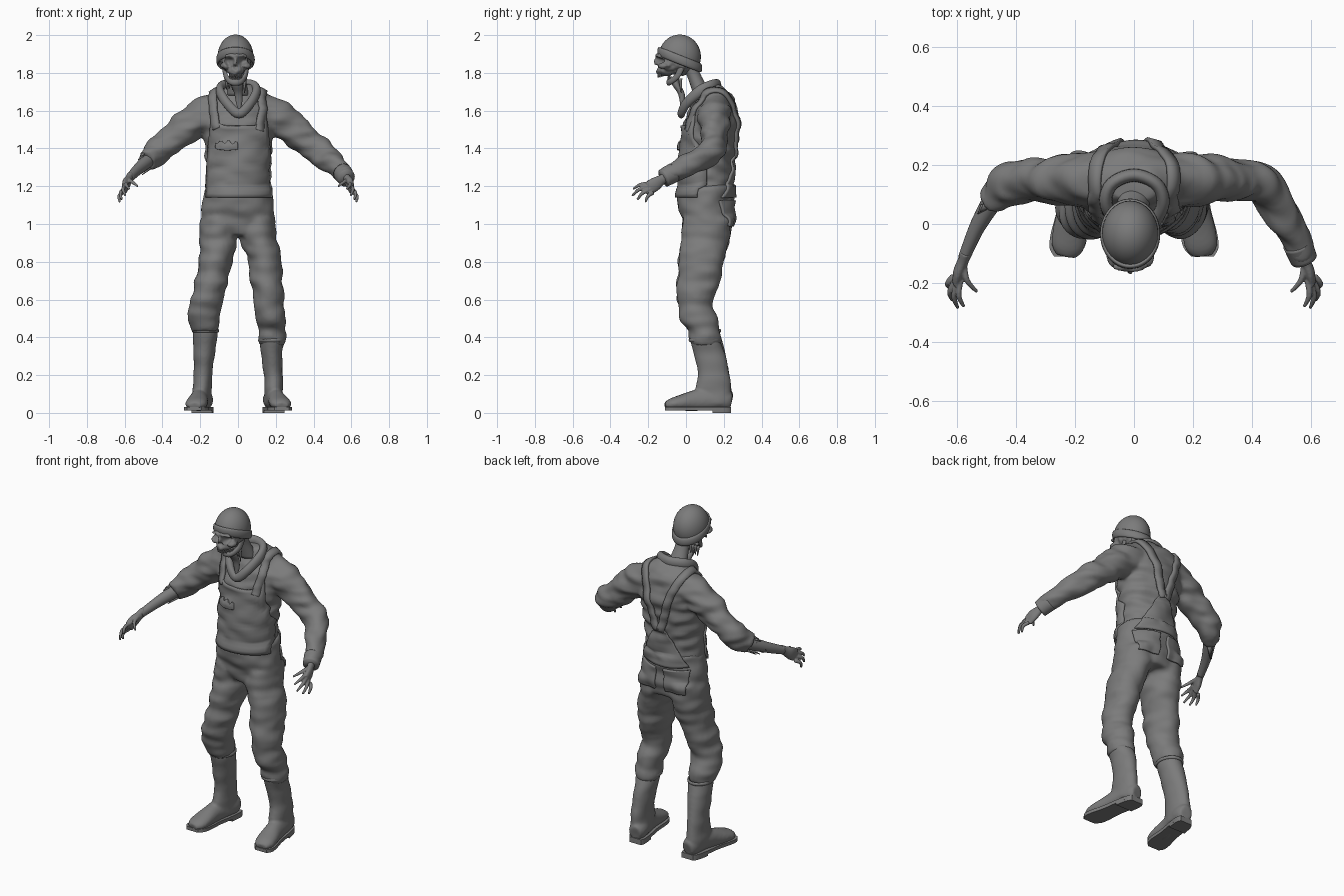
import bpy, bmesh, math, random
from mathutils import Vector, Matrix, noise
from mathutils.bvhtree import BVHTree

random.seed(4)
cube = bpy.data.objects.get("Cube")
if cube:
    bpy.data.objects.remove(cube)

grey = bpy.data.materials.new("worn_grey")
grey.use_nodes = True
grey.diffuse_color = (0.2, 0.2, 0.2, 1)
grey.node_tree.nodes["Principled BSDF"].inputs["Base Color"].default_value = (0.2, 0.2, 0.2, 1)


def finish(name, bm, thickness=0):
    """Turn a bmesh into a smooth shaded object."""
    bmesh.ops.recalc_face_normals(bm, faces=bm.faces)
    mesh = bpy.data.meshes.new(name)
    bm.to_mesh(mesh)
    bm.free()
    mesh.materials.append(grey)
    mesh.shade_smooth()
    obj = bpy.data.objects.new(name, mesh)
    bpy.context.scene.collection.objects.link(obj)
    if thickness:
        mod = obj.modifiers.new("thickness", 'SOLIDIFY')
        mod.thickness, mod.offset = thickness, 0
    return obj


def spline(rows, steps=5, closed=False):
    """Smooth interpolation through rows of equal length."""
    rows = [Vector(r) for r in rows]
    n = len(rows)
    pick = lambda i: rows[i % n] if closed else rows[min(max(i, 0), n - 1)]
    out = []
    for i in range(n if closed else n - 1):
        a, b, c, d = (pick(i + k) for k in (-1, 0, 1, 2))
        for s in range(steps):
            t = s / steps
            out.append(0.5 * (2 * b + (c - a) * t + (2 * a - 5 * b + 4 * c - d) * t * t
                              + (3 * b - a - 3 * c + d) * t ** 3))
    return out if closed else out + [rows[-1]]


def loft(bm, rows, flat=False, closed=False, sides=24, steps=5):
    """Skin elliptical rings given as x, y, z, width radius, depth radius."""
    path = spline(rows, steps, closed)
    n, rings = len(path), []
    for i, p in enumerate(path):
        centre = p.to_3d() if len(p) == 3 else Vector(p[:3])
        u, v = Vector((1, 0, 0)), Vector((0, 1, 0))
        if not flat:
            nxt = path[(i + 1) % n] if closed else path[min(i + 1, n - 1)]
            prev = path[i - 1] if closed else path[max(i - 1, 0)]
            t = (Vector(nxt[:3]) - Vector(prev[:3])).normalized()
            u = t.cross(Vector((0, 0, 1))).normalized()
            v = u.cross(t)
        angles = [math.tau * k / sides for k in range(sides)]
        rings.append([bm.verts.new(centre + u * p[3] * math.cos(a) + v * p[4] * math.sin(a))
                      for a in angles])
    for i in range(n if closed else n - 1):
        r, q = rings[i], rings[(i + 1) % n]
        for k in range(sides):
            j = (k + 1) % sides
            bm.faces.new((r[k], r[j], q[j], q[k]))
    if not closed:
        bm.faces.new(rings[0])
        bm.faces.new(rings[-1])


def blob(bm, centre, size):
    matrix = Matrix.Translation(centre) @ Matrix.Diagonal((*size, 1))
    bmesh.ops.create_uvsphere(bm, u_segments=32, v_segments=20, radius=1, matrix=matrix)


def fuse(name, bm, voxel=0.012, smooth=4, amp=0.0, folds=(9, 9, 22)):
    """Merge overlapping volumes into one skin, then press in cloth folds."""
    obj = finish(name, bm)
    mod = obj.modifiers.new("merge", 'REMESH')
    mod.mode, mod.voxel_size, mod.use_smooth_shade = 'VOXEL', voxel, True
    mod = obj.modifiers.new("soften", 'SMOOTH')
    mod.iterations = smooth
    graph = bpy.context.evaluated_depsgraph_get()
    mesh = bpy.data.meshes.new_from_object(obj.evaluated_get(graph))
    obj.modifiers.clear()
    obj.data = mesh
    mesh.materials.clear()
    mesh.materials.append(grey)
    mesh.shade_smooth()
    shifts = [v.normal * amp * noise.noise(Vector([c * f for c, f in zip(v.co, folds)]))
              for v in mesh.vertices]
    for v, shift in zip(mesh.vertices, shifts):
        v.co += shift
    return obj


def mirrored(rows, s):
    return [(s * r[0], *r[1:]) for r in rows]


# Jacket: torso with both sleeves, the right one torn off below the elbow
bm = bmesh.new()
loft(bm, [(0, .11, 1.08, .17, .12), (0, .105, 1.2, .17, .14), (0, .11, 1.32, .172, .14),
          (0, .125, 1.45, .18, .145), (0, .135, 1.56, .2, .14), (0, .145, 1.63, .185, .118),
          (0, .15, 1.69, .145, .09), (0, .13, 1.73, .08, .06)], flat=True, sides=32)
sleeve = [(.1, .15, 1.61, .09, .085), (.2, .15, 1.565, .088, .092), (.29, .148, 1.5, .076, .085),
          (.37, .147, 1.43, .07, .078), (.435, .13, 1.38, .067, .074), (.49, .05, 1.33, .06, .066),
          (.54, -.04, 1.285, .052, .056), (.573, -.115, 1.245, .043, .045)]
loft(bm, sleeve)
loft(bm, mirrored(sleeve[:5], -1) + [(-.485, .075, 1.335, .05, .055)])
jacket = fuse("jacket", bm, amp=.016)

# Overalls: seat and trouser legs bunched over the boots
bm = bmesh.new()
loft(bm, [(0, .115, .94, .16, .115), (0, .115, 1.0, .2, .133), (0, .105, 1.08, .195, .145),
          (0, .102, 1.16, .183, .149), (0, .105, 1.2, .178, .148)], flat=True, sides=32)
loft(bm, [(.1, .115, 1.03, .095, .13), (.115, .1, .9, .098, .128), (.142, .08, .8, .09, .118),
          (.157, .058, .65, .085, .108), (.162, .045, .58, .078, .09), (.168, .07, .5, .083, .1),
          (.178, .09, .44, .072, .083), (.178, .1, .4, .077, .088), (.18, .105, .36, .066, .08)], flat=True)
loft(bm, [(-.1, .115, 1.03, .095, .13), (-.108, .1, .9, .098, .128), (-.12, .08, .8, .092, .118),
          (-.15, .058, .67, .088, .108), (-.168, .045, .6, .09, .1), (-.178, .06, .54, .082, .09),
          (-.18, .075, .49, .085, .093), (-.175, .085, .43, .07, .082)], flat=True)
overalls = fuse("overalls", bm, amp=.013, folds=(8, 8, 18))

# Surface lookup used to lay panels and straps on the clothes
verts, polys = [], []
for part in (jacket, overalls):
    base = len(verts)
    verts += [v.co.copy() for v in part.data.vertices]
    polys += [[base + i for i in p.vertices] for p in part.data.polygons]
cloth = BVHTree.FromPolygons(verts, polys)


def panel(name, facing, centre, low, top, half, thickness=.014, nx=20, nz=20):
    """Cloth panel projected on the front (-1) or back (1)."""
    bm, grid = bmesh.new(), []
    for i in range(nz + 1):
        row = []
        for k in range(nx + 1):
            u, t = 2 * k / nx - 1, i / nz
            z = low + (top(u) - low) * t
            x = centre + u * half(t)
            hit = cloth.ray_cast(Vector((x, facing, z)), Vector((0, -facing, 0)))
            if hit[0] is None:
                hit = cloth.find_nearest(Vector((x, .11, z)))
            row.append(bm.verts.new(hit[0] + hit[1] * .004))
        grid.append(row)
    for a, b in zip(grid, grid[1:]):
        for k in range(nx):
            bm.faces.new((a[k], a[k + 1], b[k + 1], b[k]))
    return finish(name, bm, thickness)


def strap(name, points, width):
    """Ribbon that follows the clothes along rough points."""
    path, bm, rows = spline(points, 8), bmesh.new(), []
    for i, p in enumerate(path):
        t = (path[min(i + 1, len(path) - 1)] - path[max(i - 1, 0)]).normalized()
        spot, normal = cloth.find_nearest(p)[:2]
        side = t.cross(normal).normalized() * width / 2
        rows.append([bm.verts.new(cloth.find_nearest(spot + side * k)[0] + normal * .006)
                     for k in (-1, 0, 1)])
    for a, b in zip(rows, rows[1:]):
        for k in (0, 1):
            bm.faces.new((a[k], a[k + 1], b[k + 1], b[k]))
    finish(name, bm, .015)


# Bib, back panel, pockets and shoulder straps
panel("bib", -1, .005, 1.14, lambda u: 1.52 + .07 * abs(u) ** 6, lambda t: .168 - .03 * t * t)
panel("back_panel", 1, 0, 1.14, lambda u: 1.38, lambda t: .15 - .125 * t)
panel("torn_chest_pocket", -1, -.055, 1.395, lambda u: 1.425 + .006 * math.sin(9 * u), lambda t: .052, .03)
for s, side in ((1, "left"), (-1, "right")):
    panel(side + "_back_pocket", 1, s * .092, .99, lambda u: 1.125, lambda t: .06 + .006 * t, .016)
    strap(side + "_strap", [(s * .12, -.01, 1.5), (s * .135, .03, 1.6), (s * .135, .1, 1.7),
                            (s * .125, .2, 1.69), (s * .09, .28, 1.6), (s * .05, .28, 1.47),
                            (s * .012, .27, 1.35)], .045)

# Rolled collar
bm = bmesh.new()
loft(bm, [(0, .165, 1.735, .022, .032), (.075, .135, 1.73, .022, .032), (.098, .07, 1.7, .022, .03),
          (.062, .0, 1.635, .022, .026), (.005, -.025, 1.585, .02, .026), (-.055, .0, 1.635, .022, .026),
          (-.095, .07, 1.7, .022, .03), (-.075, .135, 1.73, .022, .032)], closed=True, sides=16)
finish("collar", bm)

# Neck
bm = bmesh.new()
loft(bm, [(-.012, .01, 1.85, .05, .045), (-.005, .045, 1.78, .042, .038), (0, .09, 1.68, .06, .05)], flat=True)
finish("neck", bm)

# Gaunt face with sunken sockets
mid = -.013
bm = bmesh.new()
blob(bm, (mid, -.03, 1.885), (.085, .1, .1))
blob(bm, (mid, -.088, 1.86), (.07, .066, .07))
blob(bm, (mid, -.115, 1.812), (.042, .042, .03))
blob(bm, (mid, -.142, 1.888), (.058, .022, .015))
blob(bm, (mid, -.155, 1.858), (.011, .018, .025))
for s in (1, -1):
    blob(bm, (mid + s * .052, -.11, 1.838), (.028, .038, .018))
face = fuse("face", bm, .006, 2, .008, (40, 40, 40))
for x, z, r in ((.034, 1.862, .027), (-.034, 1.862, .027), (0, 1.832, .014)):
    for v in face.data.vertices:
        d = math.hypot(v.co.x - mid - x, v.co.z - z) / r
        if d < 1 and v.co.y < -.07:
            v.co.y += r * 1.2 * (1 - d * d)

# Slack jaw, teeth and ragged beard
bm = bmesh.new()
loft(bm, [(mid + .06, -.025, 1.83, .01, .018), (mid + .052, -.045, 1.785, .01, .016),
          (mid + .028, -.08, 1.755, .012, .016), (mid, -.092, 1.75, .012, .018),
          (mid - .028, -.08, 1.755, .012, .016), (mid - .052, -.045, 1.785, .01, .016),
          (mid - .06, -.025, 1.83, .01, .018)], sides=12)
finish("jaw", bm)
bm = bmesh.new()
for k in range(-4, 5):
    a = k * .24
    for rim, z in ((.148, 1.787), (.094, 1.772)):
        blob(bm, (mid + .036 * math.sin(a), -rim + .035 * (1 - math.cos(a)), z), (.004, .004, .011))
finish("teeth", bm)
bm = bmesh.new()
loft(bm, [(mid, -.06, 1.77, .035, .02), (-.005, -.05, 1.735, .032, .022), (.002, -.025, 1.69, .022, .018),
          (.006, -.02, 1.64, .016, .012), (.006, -.025, 1.6, .004, .004)], flat=True)
for k in range(7):
    x, drop = mid + .016 * (k - 3), random.uniform(.03, .06)
    loft(bm, [(x, -.03, 1.77, .012, .012), (x, -.025, 1.75 - drop, .002, .002)], flat=True, sides=6)
finish("beard", bm)

# Knitted hat: dome cut by a tilted plane, with a turned up brim
bm = bmesh.new()
blob(bm, (mid, -.033, 1.885), (.092, .109, .115))
bmesh.ops.bisect_plane(bm, geom=bm.verts[:] + bm.edges[:] + bm.faces[:], plane_co=(0, 0, 1.842),
                       plane_no=(0, .39, 1), clear_inner=True)
finish("hat", bm, .006)
bm = bmesh.new()
ring = []
for k in range(16):
    a = math.tau * k / 16
    y = -.033 + .11 * math.sin(a)
    ring.append((mid + .093 * math.cos(a), y, 1.857 - .39 * y, .009, .024))
loft(bm, ring, closed=True, sides=12, steps=3)
finish("hat_brim", bm)


def hand(s, side):
    bm = bmesh.new()
    loft(bm, mirrored([(.568, -.095, 1.255, .02, .026), (.578, -.125, 1.237, .019, .026),
                       (.592, -.16, 1.213, .019, .036), (.6, -.195, 1.19, .014, .036)], s))
    for base, tip in (((.587, -.19, 1.215), (.575, -.28, 1.185)), ((.598, -.197, 1.2), (.595, -.285, 1.15)),
                      ((.606, -.192, 1.182), (.615, -.258, 1.128)), ((.61, -.175, 1.165), (.626, -.215, 1.115)),
                      ((.575, -.14, 1.235), (.53, -.23, 1.2))):
        a, b = Vector(base), Vector(tip)
        knuckle = a.lerp(b, .5) + Vector((.012, -.006, .008))
        loft(bm, mirrored([(*a, .011, .011), (*knuckle, .01, .01), (*b, .006, .006)], s), sides=10)
    fuse(side + "_hand", bm, .0045, 2)


hand(1, "left")
hand(-1, "right")

# Left cuff, bare right forearm and torn sleeve threads
bm = bmesh.new()
loft(bm, [(.552, -.065, 1.272, .05, .053), (.575, -.12, 1.242, .046, .049)])
finish("left_cuff", bm)
bm = bmesh.new()
loft(bm, [(-.45, .12, 1.36, .035, .038), (-.49, .06, 1.325, .033, .036), (-.535, -.02, 1.285, .026, .03),
          (-.575, -.115, 1.243, .02, .024)])
finish("right_forearm", bm)
bm = bmesh.new()
for k in range(14):
    a = math.tau * k / 14
    x, y, z = -.475 + .035 * math.cos(a), .085 + .03 * math.cos(a), 1.34 + .045 * math.sin(a)
    reach = random.uniform(.4, 1)
    loft(bm, [(x, y, z, .014, .008), (x - .045 * reach, y - .05 * reach, z - .04 * reach, .002, .002)],
         sides=6, steps=2)
finish("torn_sleeve_edge", bm)

# Rubber boots with soles, heels and rims
for s, side, top, tx in ((1, "left", .385, .178), (-1, "right", .435, .172)):
    foot_x = lambda y: .19 + .16 * (.15 - y)
    bm = bmesh.new()
    loft(bm, mirrored([(tx, .1, top, .066, .08), (.18, .128, .3, .056, .083), (.186, .148, .2, .05, .084),
                       (.19, .145, .12, .05, .094), (.19, .15, .05, .05, .088)], s), flat=True)
    foot = ((.238, .06, .034, .045), (.21, .065, .047, .055), (.14, .075, .051, .062), (.05, .066, .05, .055),
            (-.03, .054, .058, .042), (-.08, .045, .055, .032), (-.11, .038, .034, .018))
    loft(bm, mirrored([(foot_x(y), y, z, rx, rz) for y, z, rx, rz in foot], s))
    fuse(side + "_boot", bm, .008, 4, .005, (8, 8, 14))
    bm = bmesh.new()
    loft(bm, [(s * tx + .066 * math.cos(k * math.tau / 12), .1 + .08 * math.sin(k * math.tau / 12),
               top, .006, .01) for k in range(12)], closed=True, sides=8, steps=3)
    finish(side + "_boot_rim", bm)
    for part, first, last, low, high in (("sole", 0, 7, .012, .032), ("heel", 0, 3, 0, .022)):
        bm = bmesh.new()
        edge = spline([(foot_x(y), y, rx + .004) for y, z, rx, rz in foot[first:last]], 4)
        outline = [(p.x + p.z, p.y) for p in edge] + [(p.x - p.z, p.y) for p in reversed(edge)]
        base = bm.faces.new([bm.verts.new((s * x, y, low)) for x, y in outline])
        up = bmesh.ops.extrude_face_region(bm, geom=[base])["geom"]
        bmesh.ops.translate(bm, vec=(0, 0, high - low), verts=[g for g in up if isinstance(g, bmesh.types.BMVert)])
        finish(side + "_" + part, bm).data.shade_flat()
